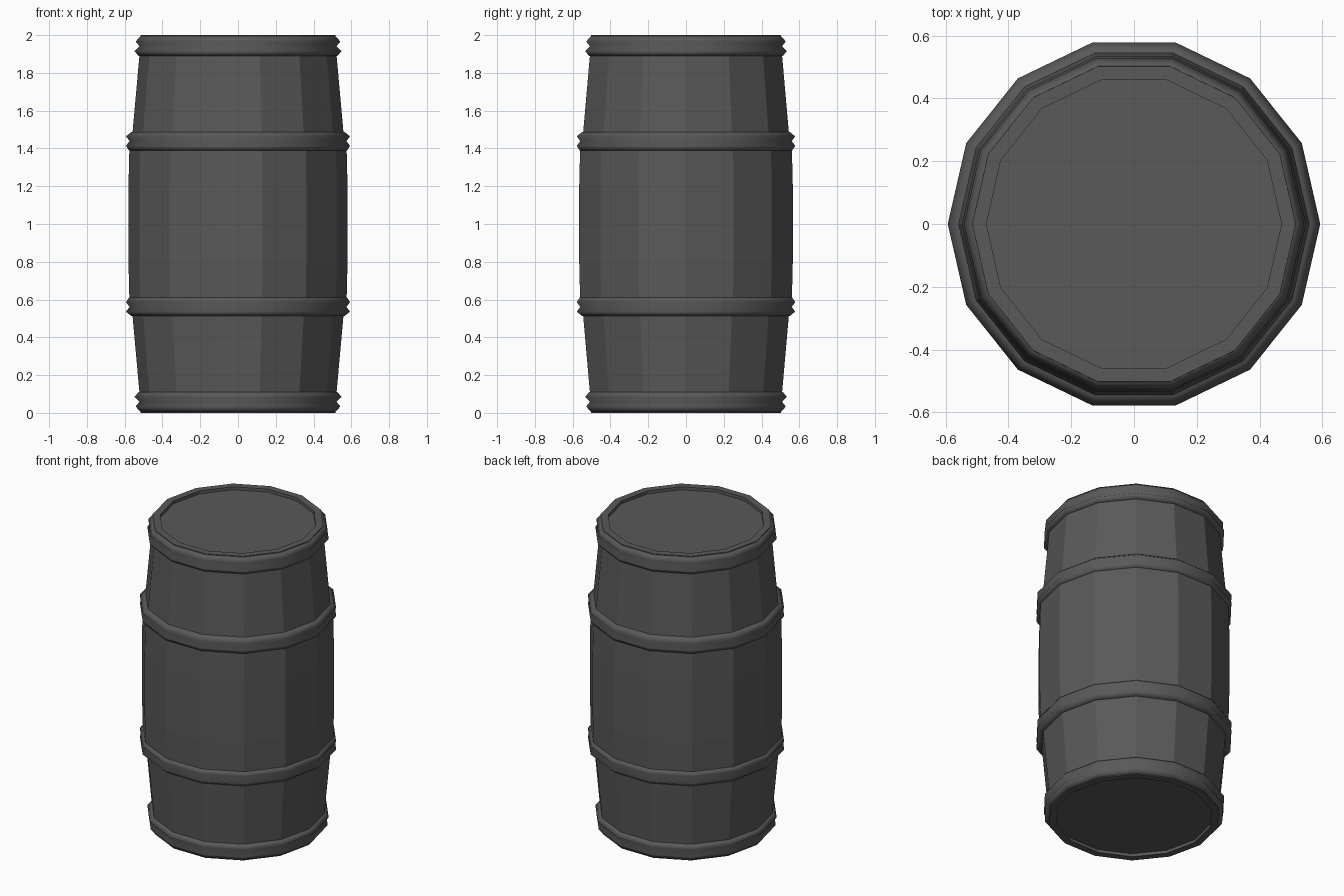
import bpy
import bmesh
from math import cos, sin, tau

SIDES = 14

cube = bpy.data.objects.get("Cube")
if cube:
    bpy.data.objects.remove(cube, do_unlink=True)

grey = bpy.data.materials.new("dark_grey")
grey.use_nodes = True
colour = (0.1, 0.1, 0.1, 1)
grey.diffuse_color = colour
grey.node_tree.nodes["Principled BSDF"].inputs["Base Color"].default_value = colour


def lathe(name, profile, closed=False, smooth=False):
    """Spin (radius, height) points, listed bottom to top, around z."""
    bm = bmesh.new()
    rings = [[bm.verts.new((r * cos(tau * i / SIDES), r * sin(tau * i / SIDES), z))
              for i in range(SIDES)] for r, z in profile]
    pairs = list(zip(rings, rings[1:]))
    if closed:
        pairs.append((rings[-1], rings[0]))
    else:
        bm.faces.new(rings[0][::-1])
        bm.faces.new(rings[-1])
    for low, high in pairs:
        for i in range(SIDES):
            j = (i + 1) % SIDES
            bm.faces.new((low[i], low[j], high[j], high[i]))
    bmesh.ops.recalc_face_normals(bm, faces=bm.faces)
    for face in bm.faces:
        face.smooth = smooth
    mesh = bpy.data.meshes.new(name)
    bm.to_mesh(mesh)
    bm.free()
    mesh.materials.append(grey)
    obj = bpy.data.objects.new(name, mesh)
    bpy.context.collection.objects.link(obj)
    return obj


# Bulging shell with recessed lid and base
upper = [(0.58, 1.2), (0.575, 1.4), (0.558, 1.49), (0.522, 1.89),
         (0.515, 2.0), (0.47, 2.0), (0.47, 1.98)]
lower = [(r, 2 - z) for r, z in reversed(upper)]
lathe("barrel_shell", lower + upper)

# Double-ridged hoops: inner radius hides inside the shell
end_hoop = [(0.50, 1.89), (0.527, 1.89), (0.548, 1.916), (0.521, 1.941),
            (0.542, 1.966), (0.516, 1.995), (0.50, 1.995)]
middle_hoop = [(0.55, 1.389), (0.577, 1.389), (0.593, 1.414), (0.574, 1.439),
               (0.593, 1.464), (0.563, 1.488), (0.54, 1.488)]
for part, hoop in (("end_hoop", end_hoop), ("middle_hoop", middle_hoop)):
    lathe("upper_" + part, hoop, closed=True, smooth=True)
    lathe("lower_" + part, [(r, 2 - z) for r, z in reversed(hoop)],
          closed=True, smooth=True)
